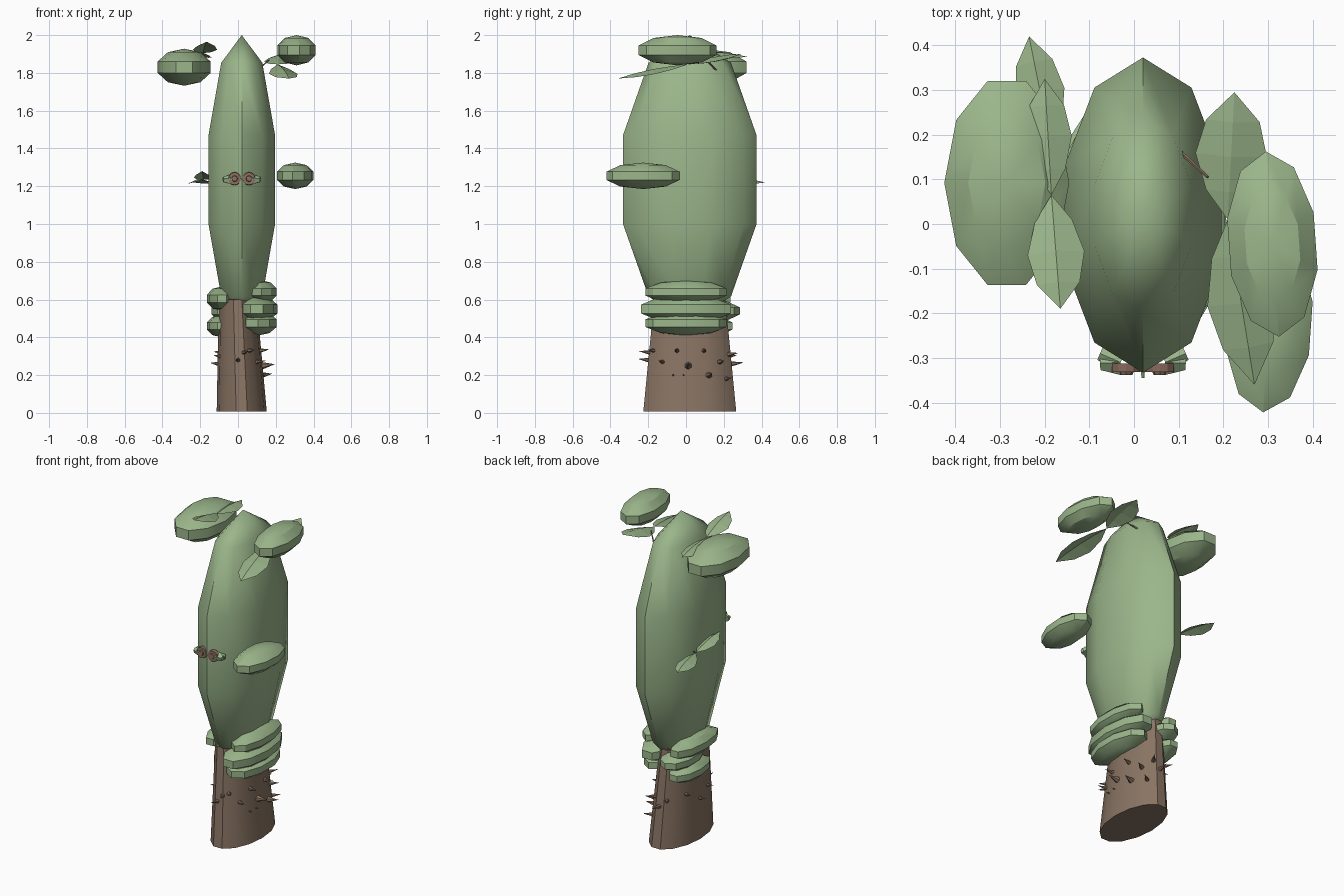
import bpy, bmesh, math
from mathutils import Vector, Matrix

if "Cube" in bpy.data.objects:
    bpy.data.objects.remove(bpy.data.objects["Cube"])


def material(name, rgb):
    m = bpy.data.materials.new(name)
    m.diffuse_color = (*rgb, 1)
    m.use_nodes = True
    m.node_tree.nodes["Principled BSDF"].inputs["Base Color"].default_value = m.diffuse_color
    return m


GREEN = material("leaf green", (0.33, 0.47, 0.26))
BROWN = material("bark brown", (0.25, 0.175, 0.125))
RUST = material("eye brown", (0.27, 0.155, 0.115))


def finish(bm, name, mat, smooth=None):
    bmesh.ops.recalc_face_normals(bm, faces=bm.faces)
    me = bpy.data.meshes.new(name)
    bm.to_mesh(me)
    bm.free()
    me.materials.append(mat)
    ob = bpy.data.objects.new(name, me)
    bpy.context.collection.objects.link(ob)
    if smooth:
        bpy.ops.object.select_all(action='DESELECT')
        ob.select_set(True)
        bpy.context.view_layer.objects.active = ob
        bpy.ops.object.shade_smooth_by_angle(angle=math.radians(smooth))
    return ob


def blob(name, center, extent, turn=0, spin=0, smooth=30):
    """Ten-sided, five-ring ellipsoid; extent = half sizes of its outline."""
    bm = bmesh.new()
    bmesh.ops.create_uvsphere(bm, u_segments=10, v_segments=5, radius=1)
    k = 1 / math.cos(math.radians(18))
    m = (Matrix.Translation(center) @ Matrix.Rotation(math.radians(turn), 4, 'Z')
         @ Matrix.Diagonal((extent[0] * k, extent[1] * k, extent[2], 1))
         @ Matrix.Rotation(math.radians(spin), 4, 'Z'))
    bmesh.ops.transform(bm, matrix=m, verts=bm.verts)
    return finish(bm, name, GREEN, smooth)


def leaf(name, base, tip, half):
    """Leaf blade folded along its spine."""
    bm = bmesh.new()
    base, tip = Vector(base), Vector(tip)
    d = tip - base
    side = d.cross(Vector((0, 0, 1))).normalized()
    up = side.cross(d).normalized()
    rows = []
    for t, w in ((0, 0), (.22, .65), (.5, 1), (.77, .75), (1, 0)):
        p = base + d * t + up * .012 * w
        row = [bm.verts.new(p)]
        if w:
            for s in (-1, 1):
                row.append(bm.verts.new(p + side * s * w * half - up * .025 * w))
        rows.append(row)
    for a, b in zip(rows, rows[1:]):
        for i in (1, 2):
            ring = [a[0], b[0]] + ([b[i]] if len(b) > 1 else []) + ([a[i]] if len(a) > 1 else [])
            bm.faces.new(ring if i == 1 else ring[::-1])
    return finish(bm, name, GREEN)


def cone(name, start, end, r1, r2, mat, sides=6, smooth=None):
    bm = bmesh.new()
    start, end = Vector(start), Vector(end)
    d = end - start
    bmesh.ops.create_cone(bm, cap_ends=True, segments=sides, radius1=r1,
                          radius2=r2, depth=d.length)
    m = Matrix.Translation((start + end) / 2) @ d.to_track_quat('Z', 'Y').to_matrix().to_4x4()
    bmesh.ops.transform(bm, matrix=m, verts=bm.verts)
    return finish(bm, name, mat, smooth)


# Trunk: oval tapered column
def trunk_point(ang, z):
    t = z / .6
    return Vector((.02 - .022 * t + (.133 - .033 * t) * math.cos(ang),
                   .02 + (.253 - .06 * t) * math.sin(ang), z))


bm = bmesh.new()
rings = [[bm.verts.new(trunk_point(math.tau * i / 14, z)) for i in range(14)]
         for z in (.008, .2, .6)]
for a, b in zip(rings, rings[1:]):
    for i in range(14):
        j = (i + 1) % 14
        bm.faces.new((a[i], a[j], b[j], b[i]))
bm.faces.new(rings[0][::-1])
bm.faces.new(rings[-1])
finish(bm, "trunk", BROWN, 40)

# Thorns: (angle, height, length, radius)
thorns = ((-18, .33, .05, .014), (-2, .25, .065, .022), (20, .33, .05, .014),
          (26, .2, .06, .02), (-22, .2, .025, .007), (-8, .2, .02, .005),
          (-40, .27, .05, .013), (-62, .33, .04, .013), (-78, .32, .06, .013),
          (-95, .28, .05, .013), (70, .31, .06, .014), (88, .26, .06, .014),
          (55, .18, .05, .014), (110, .3, .05, .013), (150, .32, .04, .013),
          (180, .26, .04, .013), (205, .3, .035, .012), (45, .27, .05, .016))
for i, (a, z, length, r) in enumerate(thorns):
    a = math.radians(a)
    p = trunk_point(a, z)
    n = Vector((math.cos(a) / .12, math.sin(a) / .24, 0)).normalized()
    n.z = .12
    cone(f"thorn_{i + 1}", p - n * .01, p + n * length, r, 0, BROWN, 6)

# Main foliage body
blob("foliage_body", (.02, .02, 1.235), (.185, .353, .765), smooth=60)

# Foliage pads near the top and at the side
blob("top_right_pad", (.31, -.045, 1.92), (.102, .208, .08), turn=4)
blob("top_left_pad", (-.285, .092, 1.83), (.14, .24, .098), spin=18)
blob("side_pad", (.303, -.2275, 1.255), (.098, .195, .07), turn=-4)

# Collar of stacked pads around the trunk
for i, (c, e, s) in enumerate((
        ((.125, 0, .64), (.083, .215, .062), 0),
        ((.1, 0, .55), (.108, .25, .075), 18),
        ((.105, 0, .475), (.105, .215, .065), 0),
        ((-.085, .04, .605), (.08, .205, .065), 18),
        ((-.085, .085, .46), (.08, .17, .06), 18),
        ((-.055, .12, .54), (.09, .165, .06), 0))):
    blob(f"collar_pad_{i + 1}", c, e, spin=s)

# Leaves in pairs
for name, base, tip, half in (
        ("right_back_leaf", (.21, .01, 1.845), (.225, .295, 1.9), .08),
        ("right_front_leaf", (.21, .01, 1.845), (.27, -.36, 1.77), .076),
        ("left_back_leaf", (-.185, .065, 1.905), (-.2, .325, 1.885), .053),
        ("left_front_leaf", (-.185, .065, 1.905), (-.165, -.19, 1.965), .064),
        ("low_back_leaf", (-.185, .17, 1.235), (-.235, .42, 1.22), .055),
        ("low_front_leaf", (-.185, .17, 1.235), (-.19, -.06, 1.28), .045)):
    leaf(name, base, tip, half)

# Twigs joining leaves to the body
cone("upper_right_twig", (.1, .165, 1.81), (.165, .105, 1.87), .005, .003, BROWN, 5)
cone("lower_left_twig", (-.15, .14, 1.22), (-.19, .17, 1.235), .004, .003, BROWN, 5)

# Eyes: round rims with pupils, joined by a thin bar
cone("eye_bar", (-.05, -.322, 1.235), (.095, -.322, 1.235), .008, .008, RUST, 6)
for side, x in (("left", -.018), ("right", .058)):
    cone(f"{side}_eye_rim", (x, -.312, 1.24), (x, -.332, 1.24), .035, .033, RUST, 12)
    cone(f"{side}_eye_pupil", (x, -.33, 1.24), (x, -.338, 1.24), .018, .014, BROWN, 8)
cone("nose_stalk", (.02, -.31, 1.235), (.02, -.345, 1.235), .006, .004, GREEN, 6)

# Small leaf tufts beside the eyes
for side, x, s in (("left", -.05, -1), ("right", .09, 1)):
    for k, dy in enumerate((0, .022)):
        cone(f"{side}_tuft_{k + 1}", (x - s * .02, -.31, 1.235),
             (x + s * .026, -.312 + dy, 1.235), .03, .016, GREEN, 5)
